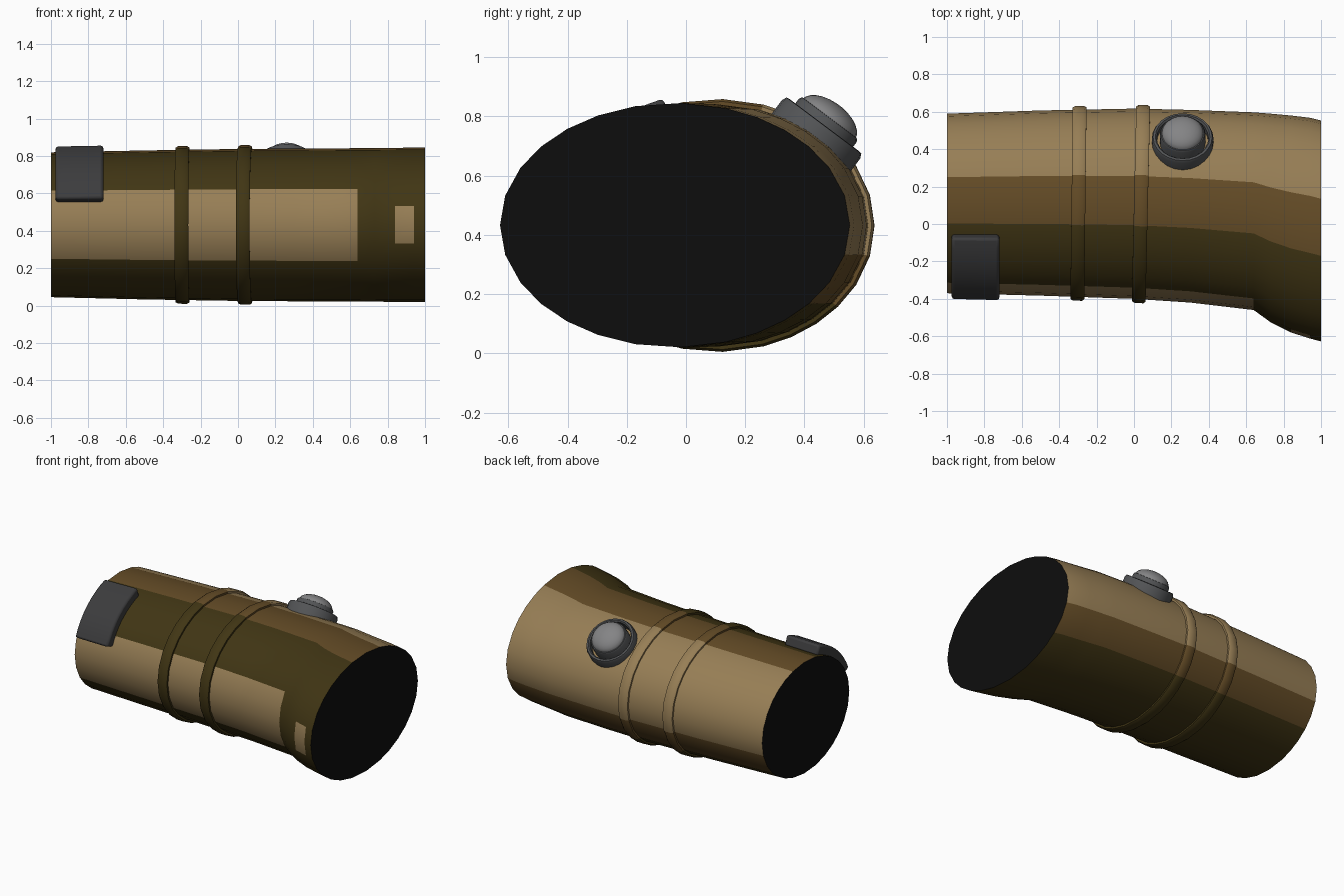
import bpy
from math import cos, sin, radians, pi
from mathutils import Vector

if "Cube" in bpy.data.objects:
    bpy.data.objects.remove(bpy.data.objects["Cube"])


def material(name, r, g, b):
    m = bpy.data.materials.new(name)
    m.use_nodes = True
    m.diffuse_color = (r, g, b, 1)
    bsdf = m.node_tree.nodes["Principled BSDF"]
    bsdf.inputs["Base Color"].default_value = (r, g, b, 1)
    bsdf.inputs["Roughness"].default_value = 0.6
    return m


TAN, BROWN, OLIVE, BLACK = range(4)
cloth = [material("tan", .31, .21, .092), material("brown", .13, .073, .02),
         material("olive", .052, .036, .007), material("black", .004, .004, .004)]
charcoal = material("charcoal", .045, .045, .047)
steel = material("steel grey", .085, .088, .092)
light_grey = material("light grey", .23, .23, .235)


def build(name, verts, faces, mats, indices=None, angle=35):
    mesh = bpy.data.meshes.new(name)
    mesh.from_pydata(verts, [], faces)
    for m in mats:
        mesh.materials.append(m)
    if indices:
        mesh.polygons.foreach_set("material_index", indices)
    obj = bpy.data.objects.new(name, mesh)
    bpy.context.collection.objects.link(obj)
    bpy.ops.object.select_all(action='DESELECT')
    obj.select_set(True)
    bpy.context.view_layer.objects.active = obj
    bpy.ops.object.shade_smooth_by_angle(angle=radians(angle))
    return obj


# Oval cross-sections of the sleeve: x, front, back, bottom, top
stations = [(-1, -.37, .59, .045, .82), (-.5, -.383, .607, .033, .83),
            (0, -.4, .617, .025, .838), (.3, -.42, .61, .023, .84),
            (.64, -.46, .597, .022, .842), (.73, -.525, .59, .021, .843),
            (.84, -.58, .58, .02, .844), (.94, -.612, .568, .02, .845),
            (1, -.628, .553, .02, .845)]


def section(x):
    """Centre and radii of the sleeve at x."""
    for p, q in zip(stations, stations[1:]):
        if x <= q[0]:
            t = (x - p[0]) / (q[0] - p[0])
            f, k, lo, hi = (u + (v - u) * t for u, v in zip(p[1:], q[1:]))
            return (f + k) / 2, (lo + hi) / 2, (k - f) / 2, (hi - lo) / 2


def on_sleeve(x, degrees, offset=0):
    cy, cz, a, b = section(x)
    t = radians(degrees)
    return Vector((x, cy + (a + offset) * cos(t), cz + (b + offset) * sin(t)))


# Angles run from the back (0) over the top (90) to the front (180)
upper = [0, 14, 28, 40, 51, 62, 73, 88, 103, 116, 128, 140, 152, 166]
angles = upper + [180] + [360 - d for d in reversed(upper[1:])]
N = len(angles)


def strip_colour(d):
    if d < 73 or d > 346:
        return TAN
    if d < 103 or d > 320:
        return BROWN
    return OLIVE


def sleeve_colour(x, d):
    if abs(d - 180) < 28 and x < .64 or abs(d - 180) < 14 and .84 < x < .94:
        return TAN
    return strip_colour(d)


def loft(name, rows, xs, rule, capped):
    """Skin rows of N points, colouring each face by its x and angle."""
    verts = [v for row in rows for v in row]
    faces, idx = [], []
    for i in range(len(rows) - 1):
        for j in range(N):
            k = (j + 1) % N
            faces.append((i * N + j, i * N + k, (i + 1) * N + k, (i + 1) * N + j))
            d = (angles[j] + (angles[k] or 360)) / 2
            idx.append(rule((xs[i] + xs[i + 1]) / 2, d))
    if capped:
        last = (len(rows) - 1) * N
        faces += [tuple(reversed(range(N))), tuple(range(last, last + N))]
        idx += [BLACK, BLACK]
    # Rows run towards +x, so flip the faces to point outwards
    faces = [tuple(reversed(f)) for f in faces[:len(idx) - 2 * capped]] + \
        faces[len(idx) - 2 * capped:]
    return build(name, verts, faces, cloth, idx)


xs = [s[0] for s in stations]
loft("sleeve", [[on_sleeve(x, d) for d in angles] for x in xs], xs, sleeve_colour, True)

# Two raised bands, leaning slightly
for name, x0, lean in (("left_band", .037, .012), ("right_band", -.297, .006)):
    profile = [(-.037, -.01), (-.037, .012), (-.024, .02),
               (.024, .02), (.037, .012), (.037, -.01)]
    rows = [[on_sleeve(x0 + dx, d, off) + Vector((lean * cos(radians(d)), 0, 0))
             for d in angles] for dx, off in profile]
    loft(name, rows, [x0 + p[0] for p in profile],
         lambda x, d: strip_colour(d), False)

# Curved box strapped over the upper front edge
steps = 8
arc = [110 + 52 * i / steps for i in range(steps + 1)]
M = 2 * len(arc)
verts = []
for x in (-.975, -.72):
    verts += [on_sleeve(x, d, .062) for d in arc]
    verts += [on_sleeve(x, d, -.01) for d in reversed(arc)]
faces = [(j, (j + 1) % M, M + (j + 1) % M, M + j) for j in range(M)]
faces = [tuple(reversed(f)) for f in faces]
for j in range(steps):
    quad = (j, j + 1, M - 2 - j, M - 1 - j)
    faces += [quad, tuple(M + v for v in reversed(quad))]
box = build("curved_box", verts, faces, [charcoal])
bevel = box.modifiers.new("soft edges", 'BEVEL')
bevel.width, bevel.segments, bevel.limit_method = .014, 2, 'ANGLE'
bevel.angle_limit = radians(40)

# Round knob on the upper back, turned about its own axis
axis = Vector((0, .6, .8))
turn = axis.to_track_quat('Z', 'Y')
centre = Vector((.26, .468, .772))


def lathe(name, profile, mat, sides=24):
    verts, faces = [], []
    for r, h in profile:
        for j in range(sides):
            t = 2 * pi * j / sides
            verts.append(centre + turn @ Vector((r * cos(t), r * sin(t), h)))
    for i in range(len(profile) - 1):
        for j in range(sides):
            k = (j + 1) % sides
            faces.append((i * sides + j, i * sides + k,
                          (i + 1) * sides + k, (i + 1) * sides + j))
    if profile[-1][0] < .05:
        start = (len(profile) - 1) * sides
        faces.append(tuple(range(start, start + sides)))
    return build(name, verts, faces, [mat])


lathe("knob_collar", [(.165, -.12), (.165, -.02), (.158, -.004), (.146, -.002),
                      (.138, -.012), (.136, -.12)], steel)
lathe("knob_base", [(.122, -.12), (.122, .018), (.116, .028), (.104, .03)], steel)
dome = [(.112 * cos(radians(d)), .022 + .06 * sin(radians(d))) for d in range(0, 85, 14)]
lathe("knob_dome", dome, light_grey)
